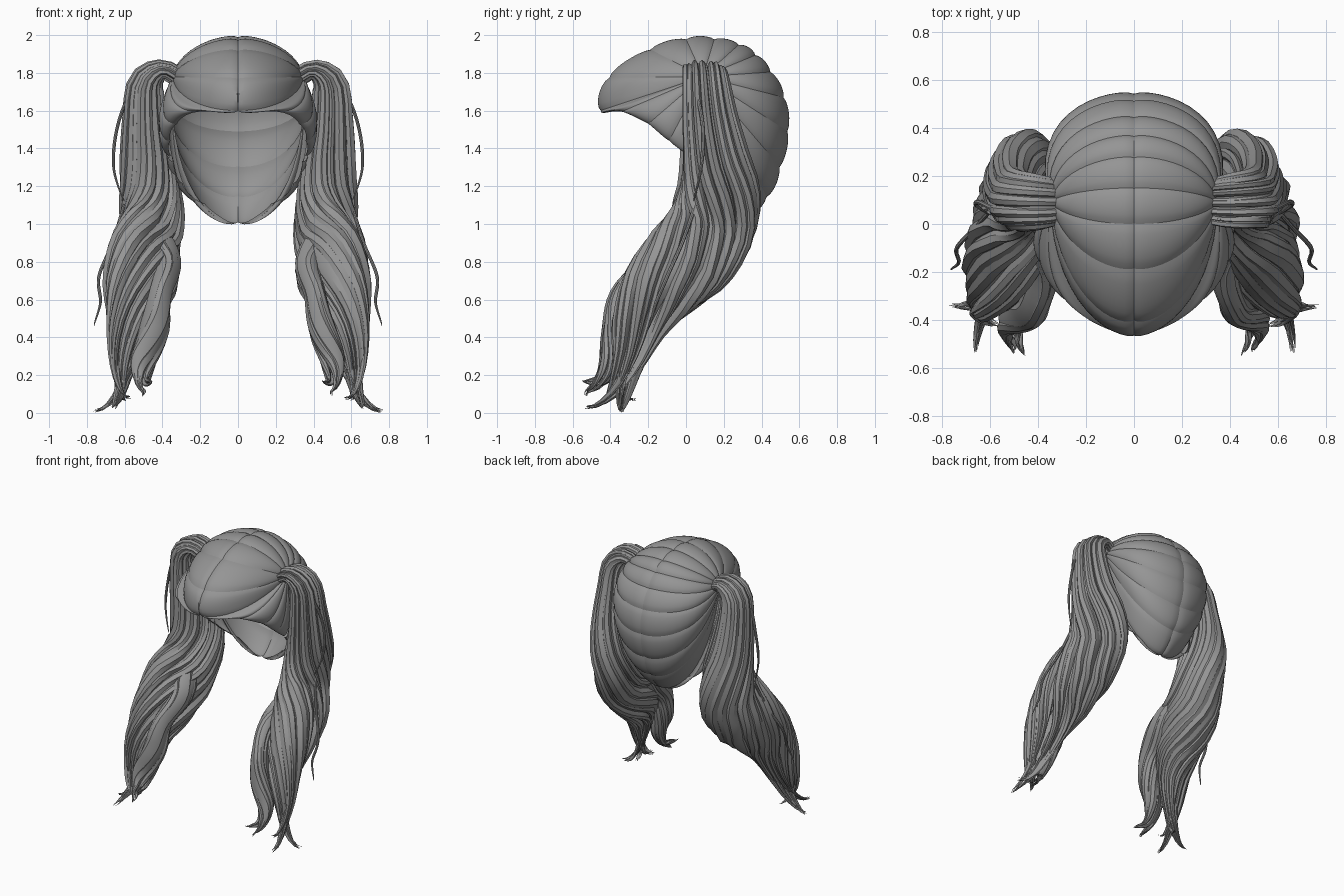
import bpy, bmesh, math, random
from mathutils import Vector

random.seed(4)
cube = bpy.data.objects.get("Cube")
if cube:
    bpy.data.objects.remove(cube)

hair = bpy.data.materials.new("hair_grey")
hair.use_nodes = True
hair.diffuse_color = (0.3, 0.3, 0.3, 1)
hair.node_tree.nodes["Principled BSDF"].inputs["Base Color"].default_value = (0.3, 0.3, 0.3, 1)


def finish(name, bm, angle):
    bmesh.ops.recalc_face_normals(bm, faces=bm.faces)
    mesh = bpy.data.meshes.new(name)
    bm.to_mesh(mesh)
    bm.free()
    mesh.materials.append(hair)
    ob = bpy.data.objects.new(name, mesh)
    bpy.context.scene.collection.objects.link(ob)
    bpy.ops.object.select_all(action='DESELECT')
    ob.select_set(True)
    bpy.context.view_layer.objects.active = ob
    bpy.ops.object.shade_smooth_by_angle(angle=math.radians(angle))


def spline(rows, s):
    """Smooth interpolation of rows of numbers, s from 0 to 1."""
    f = min(max(s, 0), 1) * (len(rows) - 1)
    i = min(int(f), len(rows) - 2)
    t = f - i
    a, b, c, d = (rows[min(max(k, 0), len(rows) - 1)] for k in range(i - 1, i + 3))
    return [0.5 * (2 * q + (r - p) * t + (2 * p - 5 * q + 4 * r - w) * t * t
                   + (3 * q - p - 3 * r + w) * t ** 3) for p, q, r, w in zip(a, b, c, d)]


def skin(bm, rings, closed):
    loops = [[bm.verts.new(p) for p in ring] for ring in rings]
    n = len(loops[0])
    for a, b in zip(loops, loops[1:]):
        for k in range(n if closed else n - 1):
            bm.faces.new((a[k], a[(k + 1) % n], b[(k + 1) % n], b[k]))
    if closed:
        bm.faces.new(loops[0])
        bm.faces.new(loops[-1])


# Cap: padded gores fanning from the tie point to the parting and hairline
# Each row: x, y, z on the outline and the sideways bulge of the line to the tie
OUTLINE = [(.36, .02, 1.36, .05), (.365, -.09, 1.44, .06), (.33, -.20, 1.53, .055),
           (.22, -.34, 1.595, .03), (0, -.455, 1.60, 0), (0, -.41, 1.775, -.015),
           (0, -.19, 1.925, -.025), (0, .0, 1.98, -.02), (0, .15, 1.98, -.02),
           (0, .28, 1.95, -.01), (0, .37, 1.895, .01), (0, .45, 1.805, .035), (0, .52, 1.67, .055),
           (0, .54, 1.49, .065), (0, .50, 1.30, .06), (0, .43, 1.14, .04), (0, .29, 1.0, .02),
           (.18, .27, 1.10, .02), (.30, .17, 1.21, .03), (.345, .06, 1.33, .04)]
HUB = Vector((.345, .09, 1.78))
MID = Vector((0, .07, 1.5))


def gore(bm, i, side):
    rings = []
    for a in range(9):
        v = a / 8
        px, py, pz, bulge = spline(OUTLINE, (i + v) / (len(OUTLINE) - 1))
        p = Vector((px, py, pz))
        ring = []
        for b in range(15):
            u = math.pi / 2 * (b / 14) ** 1.3
            q = HUB + (p - HUB) * math.cos(u)
            q.x = px + (HUB.x - px) * math.sin(u) + bulge * math.sin(2 * u)
            puff = .026 * math.sin(math.pi * v) ** .6 * math.cos(u) ** .5 if 0 < v < 1 else 0
            notch = .02 * math.exp(-u / .05)
            q = MID + (q - MID) * (1 + puff - notch)
            q.x = max(q.x, 0) * side
            ring.append(q)
        rings.append(ring)
    skin(bm, rings, False)


for label, side in (("left", 1), ("right", -1)):
    bm = bmesh.new()
    for i in range(len(OUTLINE) - 1):
        gore(bm, i, side)
    finish(label + "_cap", bm, 50)


# Tails: bundles of flattened strands wound around a guide path, gathered into tips
def strand(bm, rows, phi, twist, scale, width, thick, tip, side):
    rings, steps = [], 34
    for a in range(steps + 1):
        s = a / steps
        x, y, z, rx, ry = spline(rows, s)
        ahead, back = spline(rows, s + .01), spline(rows, s - .01)
        T = (Vector(ahead[:3]) - Vector(back[:3])).normalized()
        e1 = T.cross(Vector((0, 1, 0))).normalized()
        e2 = e1.cross(T)
        k = min(max((s - .3) / .55, 0), 1)
        k = k * k * (3 - 2 * k)
        ang = phi + twist * k
        c, d = math.cos(ang), math.sin(ang)
        out = (e1 * c * ry + e2 * d * rx).normalized()
        tan = out.cross(T)
        off = (e1 * rx * c + e2 * ry * d) * scale
        off.x -= .5 * k * off.y
        p = Vector((x, y, z)) + off
        p = p.lerp(tip, max(0, (s - .75) / .25) ** 2)
        taper = min(1, 3 * (1 - s)) ** .7 + .03
        w = width * (rx + ry) * taper
        h = thick * (rx + ry) ** .5 * taper
        ring = []
        for j in range(8):
            g = math.tau * j / 8
            q = p + tan * w * math.cos(g) + out * h * (math.sin(g) - .8 * (1 - s))
            ring.append((q.x * side, q.y, max(q.z, 0)))
        rings.append(ring)
    skin(bm, rings, True)


def bundle(name, rows, count, twist, tips, side):
    bm = bmesh.new()
    for k in range(count):
        phi = math.tau * (k + random.uniform(-.3, .3)) / count
        jitter = Vector([random.uniform(-.01, .01) for axis in range(3)])
        tip = Vector(tips[k * len(tips) // count]) + jitter
        strand(bm, rows, phi, twist, random.uniform(.9, 1.03),
               random.uniform(1.3, 2.7) / count, random.uniform(.06, .1), tip, side)
    finish(name, bm, 35)


# Guide rows: x, y, z, radius across, radius front to back
TAIL = [(.31, .09, 1.77, .05, .09), (.40, .09, 1.815, .05, .11), (.485, .10, 1.74, .09, .12),
        (.495, .12, 1.55, .105, .14), (.485, .15, 1.35, .125, .165), (.465, .17, 1.15, .14, .20),
        (.46, .13, .98, .145, .215), (.495, .01, .82, .165, .22), (.53, -.15, .65, .15, .18),
        (.565, -.25, .48, .11, .13), (.60, -.30, .30, .08, .095), (.62, -.34, .15, .06, .08),
        (.65, -.38, .05, .05, .07)]
TAIL_TIPS = [(.76, -.34, .01), (.60, -.27, .07), (.56, -.42, .08), (.66, -.53, .03)]
LOCK = [(.45, .05, 1.0, .05, .06), (.37, -.12, .80, .06, .08), (.41, -.31, .63, .05, .07),
        (.44, -.36, .45, .06, .065), (.50, -.39, .28, .05, .05), (.51, -.45, .17, .03, .03),
        (.47, -.53, .15, .015, .015)]
LOCK_TIPS = [(.45, -.54, .165), (.50, -.53, .09)]
STRAY_HIGH = [(.46, .03, 1.80, .01, .01), (.57, .06, 1.68, .01, .01), (.635, .09, 1.5, .01, .01),
              (.65, .08, 1.3, .01, .01), (.60, .04, 1.12, .01, .01)]
STRAY_LOW = [(.60, .05, 1.1, .01, .01), (.66, -.02, .9, .01, .01), (.73, -.10, .72, .01, .01),
             (.72, -.16, .58, .01, .01), (.76, -.19, .46, .01, .01)]

for label, side in (("left", 1), ("right", -1)):
    core = [r[:3] + (r[3] * .75, r[4] * .75) for r in TAIL]
    bundle(label + "_tail", TAIL, 17, 2.2, TAIL_TIPS, side)
    bundle(label + "_tail_core", core, 8, 2.2, TAIL_TIPS, side)
    bundle(label + "_inner_lock", LOCK, 6, 1.2, LOCK_TIPS, side)
    for name, rows in (("upper", STRAY_HIGH), ("lower", STRAY_LOW)):
        bm = bmesh.new()
        strand(bm, rows, 0, 0, 1, .5, .06, Vector(rows[-1][:3]), side)
        finish(label + "_" + name + "_stray", bm, 35)
